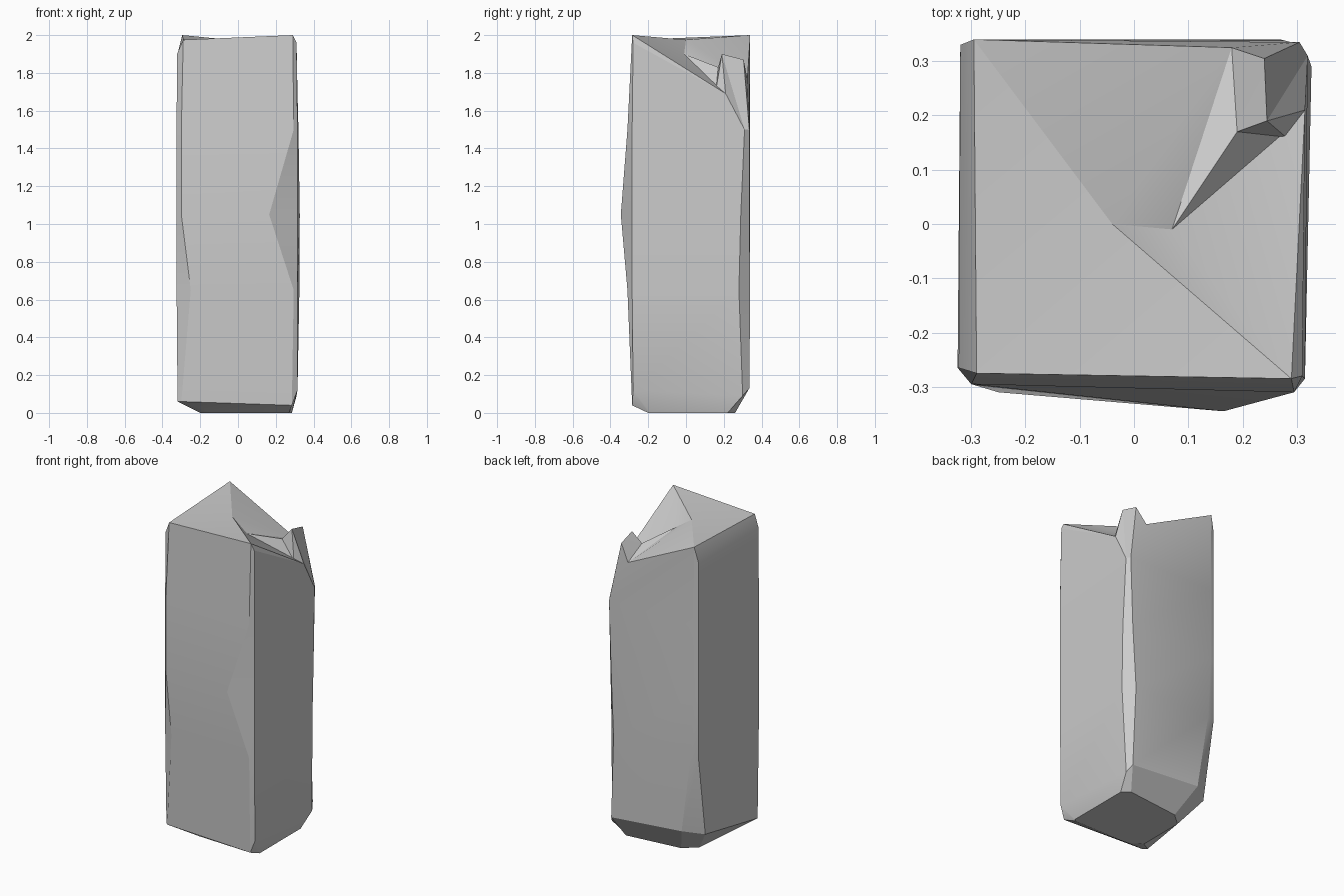
import bpy, bmesh, math

if "Cube" in bpy.data.objects:
    bpy.data.objects.remove(bpy.data.objects["Cube"])

bm = bmesh.new()

# Chamfered-square outline, two points per corner, starting front left
OUTLINE = [(-.30, -.295), (.295, -.31), (.315, -.285), (.325, .28),
           (.29, .335), (-.29, .34), (-.32, .33), (-.325, -.265)]


def ring(points):
    return [bm.verts.new(p) for p in points]


def level(z, chips):
    """Outline at one height, with chipped corners overriding the outline."""
    return ring([(*chips.get(i, p), z) for i, p in enumerate(OUTLINE)])


# Stone foot: small base and uneven bottom bevel
base = ring([(x, y, 0) for x, y in
             [(-.13, -.20), (.27, -.20), (.285, -.19), (.285, .22),
              (.24, .26), (-.12, .22), (-.20, .15), (-.20, -.15)]])
low = ring([(-.30, -.28, .06), (.285, -.285, .04), (.315, -.28, .12), (.31, .30, .09),
            (.29, .335, .13), (-.20, .33, .17), (-.31, .25, .15), (-.32, -.26, .06)])

# Shaft levels with chipped edges
shaft = [level(.65, {0: (-.25, -.31), 4: (.27, .34), 5: (-.27, .34)}),
         level(1.05, {1: (.165, -.345), 3: (.327, .29)}),
         level(1.5, {3: (.32, .31), 4: (.305, .335)})]

# Broken rim
top = ring([(-.29, -.275, 1.975), (.29, -.285, 2.0), (.31, -.28, 1.96), (.315, .21, 1.69),
            (.18, .325, 1.77), (-.295, .34, 2.0), (-.32, .33, 1.90), (-.323, -.265, 1.90)])

# Side walls (the last splinter corner is closed separately)
rings = [base, low, *shaft, top]
for lower, upper in zip(rings, rings[1:]):
    for i in range(8):
        if upper is top and i == 3:
            continue
        j = (i + 1) % 8
        bm.faces.new((lower[i], lower[j], upper[j], upper[i]))
bm.faces.new(base[::-1])

# Broken top surface and the splinter left at the back right corner
fl, fr, rf, rb, br, bl, lb, lf = top
k1, k2 = shaft[-1][3:5]
crest, pit, foot_r, foot_l, tip_f, tip_b = ring(
    [(-.04, 0, 1.975), (.07, -.01, 1.90), (.28, .16, 1.72),
     (.19, .17, 1.83), (.245, .19, 1.90), (.24, .305, 1.87)])
for face in [(fl, fr, crest), (fl, crest, bl), (fl, bl, lb, lf),
             (crest, fr, pit), (crest, pit, br), (crest, br, bl),
             (fr, rf, rb), (fr, rb, pit), (pit, rb, foot_r),
             (pit, foot_r, foot_l), (pit, foot_l, br),
             (foot_r, rb, tip_f), (foot_r, tip_f, foot_l),
             (foot_l, tip_f, tip_b), (foot_l, tip_b, br),
             (rb, k1, tip_f), (k1, k2, tip_b, tip_f), (k2, br, tip_b)]:
    bm.faces.new(face)

bmesh.ops.recalc_face_normals(bm, faces=bm.faces)
mesh = bpy.data.meshes.new("broken_pillar")
bm.to_mesh(mesh)
bm.free()
pillar = bpy.data.objects.new("broken_pillar", mesh)
bpy.context.collection.objects.link(pillar)

# Soft faces, sharp chips
bpy.context.view_layer.objects.active = pillar
pillar.select_set(True)
bpy.ops.object.shade_smooth_by_angle(angle=math.radians(20))
